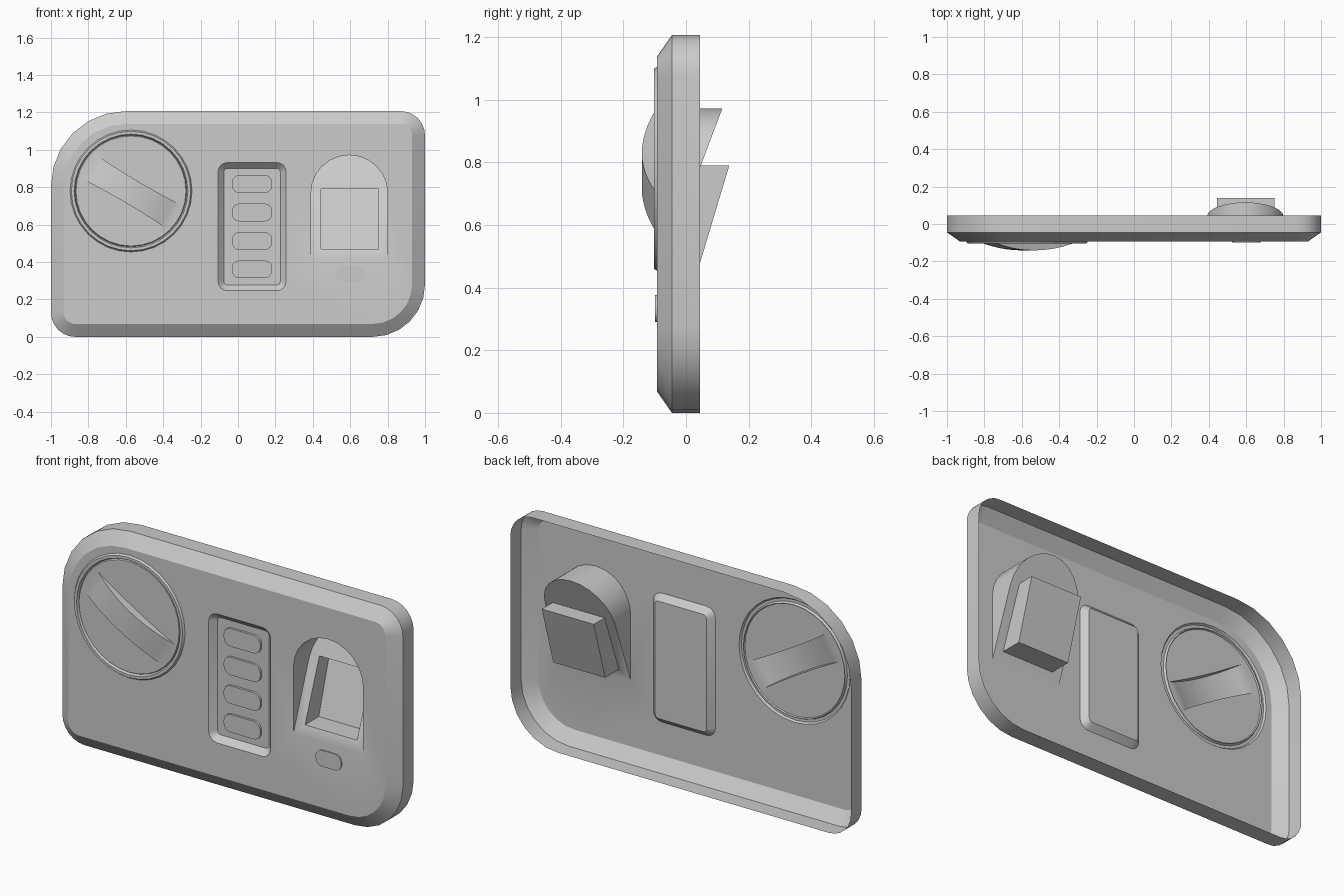
import bpy, bmesh
from math import sin, cos, pi, radians

if "Cube" in bpy.data.objects:
    bpy.data.objects.remove(bpy.data.objects["Cube"])

FRONT = -0.093


def rrect(x0, x1, z0, z1, radii, n=6, inset=0.0):
    """Rounded rectangle in xz; radii for BR, TR, TL, BL; inset keeps the corner centres."""
    br, tr, tl, bl = radii
    pts = []
    for cx, cz, r, a in ((x1 - br, z0 + br, br, -90), (x1 - tr, z1 - tr, tr, 0),
                         (x0 + tl, z1 - tl, tl, 90), (x0 + bl, z0 + bl, bl, 180)):
        for i in range(n + 1):
            t = radians(a + 90 * i / n)
            pts.append((cx + (r - inset) * cos(t), cz + (r - inset) * sin(t)))
    return pts


def circle(cx, cz, r, n=32):
    return [(cx + r * cos(2 * pi * i / n), cz + r * sin(2 * pi * i / n)) for i in range(n)]


def loop(bm, pts, y):
    """Vertices for an xz outline; y is a number or a function of z."""
    return [bm.verts.new((x, y(z) if callable(y) else y, z)) for x, z in pts]


def bridge(bm, a, b):
    for i in range(len(a)):
        j = (i + 1) % len(a)
        bm.faces.new((a[i], a[j], b[j], b[i]))


def fill(bm, *loops):
    """Fill the first loop, leaving the others as holes."""
    edges = []
    for lp in loops:
        for i, v in enumerate(lp):
            w = lp[(i + 1) % len(lp)]
            edges.append(bm.edges.get((v, w)) or bm.edges.new((v, w)))
    bmesh.ops.triangle_fill(bm, use_beauty=True, use_dissolve=False, edges=edges, normal=(0, -1, 0))


def finish(bm, name):
    bmesh.ops.remove_doubles(bm, verts=bm.verts, dist=0.0005)
    bmesh.ops.recalc_face_normals(bm, faces=bm.faces)
    if sum(f.normal.y * f.calc_area() for f in bm.faces) > 0:
        bmesh.ops.reverse_faces(bm, faces=bm.faces)
    me = bpy.data.meshes.new(name)
    bm.to_mesh(me)
    bm.free()
    ob = bpy.data.objects.new(name, me)
    bpy.context.collection.objects.link(ob)
    bpy.ops.object.select_all(action='DESELECT')
    ob.select_set(True)
    bpy.context.view_layer.objects.active = ob
    bpy.ops.object.shade_smooth_by_angle(angle=radians(30))
    return ob


DX, DZ, DR = -0.572, 0.78, 0.326      # dial centre and radius

# Panel shell: side wall, chamfer, front face with holes
bm = bmesh.new()
size = (-1, 1, 0, 1.207, (0.28, 0.13, 0.4, 0.13))
back = loop(bm, rrect(*size), 0.045)
mid = loop(bm, rrect(*size), -0.045)
rim = loop(bm, rrect(*size, inset=0.069), FRONT)
bridge(bm, back, mid)
bridge(bm, mid, rim)

# Keypad tray
tray = (-0.107, 0.257, 0.247, 0.932, (0.05,) * 4)
tray_rim = loop(bm, rrect(*tray, n=4), FRONT)
tray_floor = loop(bm, rrect(*tray, n=4, inset=0.031), -0.062)
bridge(bm, tray_rim, tray_floor)
fill(bm, tray_floor)

# Arched pocket with a sloping floor
arch = [(0.39, 0.418), (0.80, 0.418)]
arch += [(0.595 + 0.205 * cos(pi * i / 12), 0.768 + 0.204 * sin(pi * i / 12)) for i in range(13)]
slope = lambda z: FRONT + (z - 0.418) * 0.377
arch_rim = loop(bm, arch, FRONT)
arch_floor = loop(bm, arch, slope)
bridge(bm, arch_rim, arch_floor)

# Square sensor well in the pocket floor
square = [(0.445, 0.47), (0.75, 0.47), (0.75, 0.79), (0.445, 0.79)]
well_rim = loop(bm, square, slope)
well_floor = loop(bm, square, lambda z: 0.042 + (z - 0.47) * 0.3)
bridge(bm, well_rim, well_floor)
bm.faces.new(well_floor)
fill(bm, arch_floor, well_rim)

dial_hole = loop(bm, circle(DX, DZ, DR), FRONT)
fill(bm, rim, tray_rim, arch_rim, dial_hole)
finish(bm, "panel")

# Dial: raised ring and disc with an arched grip
bm = bmesh.new()
rings = [loop(bm, circle(DX, DZ, r), y) for r, y in
         ((DR, FRONT), (0.319, -0.103), (0.304, -0.103), (0.298, -0.090), (0.294, -0.097))]
for a, b in zip(rings, rings[1:]):
    bridge(bm, a, b)

N, HALF, TILT = 12, 0.258, radians(-30.5)
left, right, left_top, right_top = [], [], [], []
for i in range(N + 1):
    t = 2 * i / N - 1
    w = 0.066 + 0.008 * t * t
    y = -0.097 - 0.044 * (1 - t * t)
    for s, base, top in ((1, left, left_top), (-1, right, right_top)):
        u, v = HALF * t, s * w
        x = DX + 0.005 + u * cos(TILT) - v * sin(TILT)
        z = DZ - 0.006 + u * sin(TILT) + v * cos(TILT)
        base.append(bm.verts.new((x, -0.097, z)))
        # the crest meets the disc at both ends
        top.append(base[-1] if i in (0, N) else bm.verts.new((x, y, z)))
for i in range(N):
    bm.faces.new((left_top[i], left_top[i + 1], right_top[i + 1], right_top[i]))
    for base, top in ((left, left_top), (right, right_top)):
        quad = list(dict.fromkeys((base[i], base[i + 1], top[i + 1], top[i])))
        bm.faces.new(quad)
fill(bm, rings[-1], left + right[::-1])
finish(bm, "dial")


# Push buttons
def button(name, cx, cz, w, h, y_base, y_top):
    bm = bmesh.new()
    box = (cx - w / 2, cx + w / 2, cz - h / 2, cz + h / 2, (h * 0.42,) * 4)
    a = loop(bm, rrect(*box, n=4), y_base)
    b = loop(bm, rrect(*box, n=4), y_top)
    bridge(bm, a, b)
    bm.faces.new(b)
    finish(bm, name)


for k in range(4):
    button(f"key_{k + 1}", 0.075, 0.361 + 0.152 * k, 0.215, 0.095, -0.062, -0.074)
button("lower_button", 0.6, 0.333, 0.15, 0.086, FRONT, -0.099)
